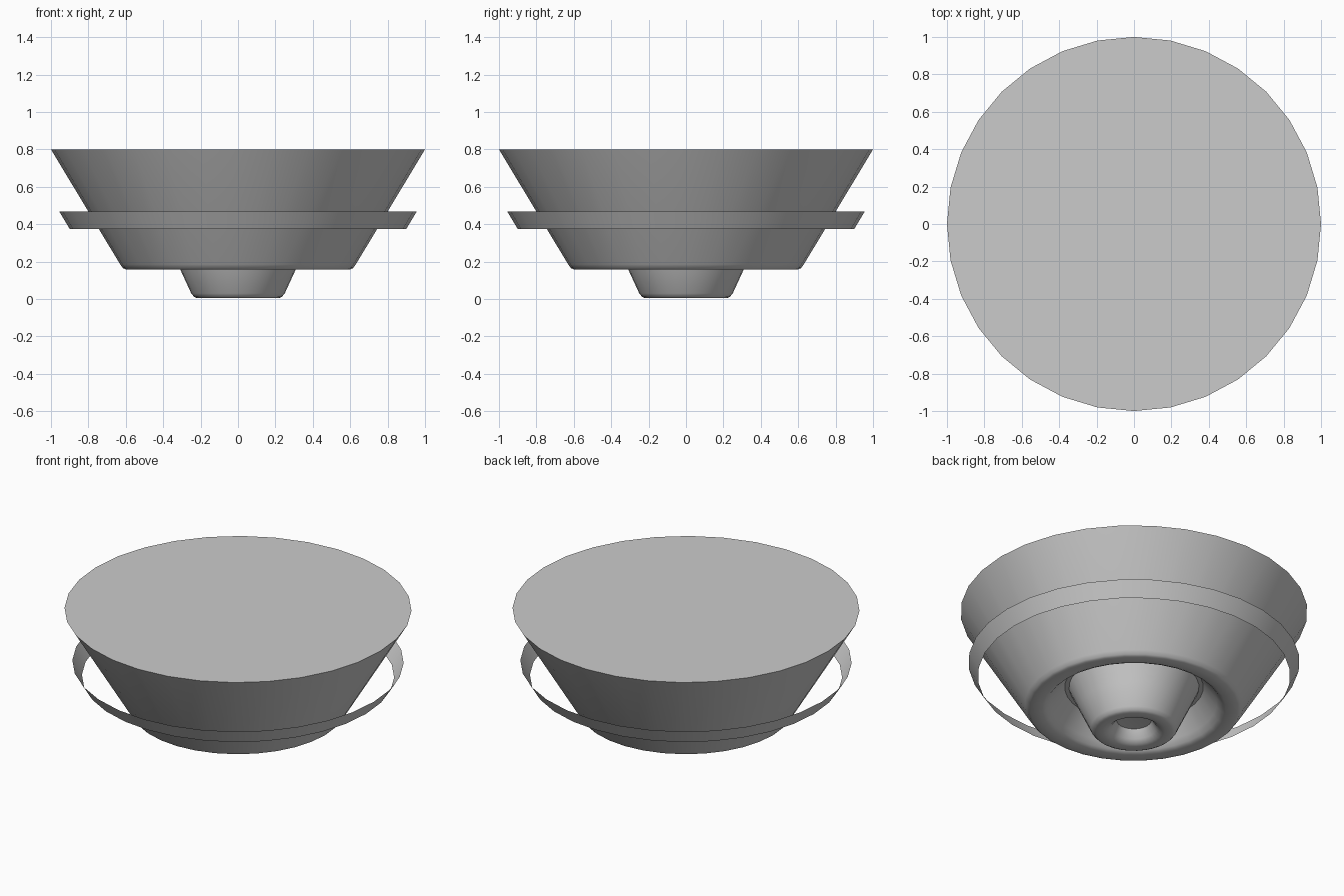
import bpy, math

if "Cube" in bpy.data.objects:
    bpy.data.objects.remove(bpy.data.objects["Cube"])

SIDES = 32

def lathe(name, profile, cap_end=False):
    """Spin an (r, z) profile around z, optionally closing the last ring."""
    verts, faces = [], []
    for r, z in profile:
        for i in range(SIDES):
            a = 2 * math.pi * i / SIDES
            verts.append((r * math.cos(a), r * math.sin(a), z))
    for k in range(len(profile) - 1):
        for i in range(SIDES):
            j = (i + 1) % SIDES
            faces.append((k * SIDES + i, k * SIDES + j,
                          (k + 1) * SIDES + j, (k + 1) * SIDES + i))
    if cap_end:
        start = (len(profile) - 1) * SIDES
        faces.append(tuple(range(start, start + SIDES)))
    mesh = bpy.data.meshes.new(name)
    mesh.from_pydata(verts, [], faces)
    obj = bpy.data.objects.new(name, mesh)
    bpy.context.collection.objects.link(obj)
    bpy.ops.object.select_all(action='DESELECT')
    obj.select_set(True)
    bpy.context.view_layer.objects.active = obj
    bpy.ops.object.shade_smooth_by_angle(angle=math.radians(50))
    return obj

# Main flared body: rounded lower rim, groove, central nozzle with a cup
lathe("body", [
    (0.10, 0.08),                                            # cup floor
    (0.13, 0.03), (0.155, 0.01), (0.18, 0.005), (0.22, 0.005),  # nozzle lip
    (0.235, 0.012), (0.25, 0.03), (0.31, 0.16), (0.375, 0.30),  # nozzle wall
    (0.40, 0.30), (0.48, 0.20), (0.505, 0.17), (0.53, 0.158),   # groove
    (0.60, 0.158), (0.615, 0.165), (0.63, 0.185),            # lower rim
    (1.0, 0.80),                                             # flared wall
], cap_end=True)

# Flat top disc and cup floor
lathe("cup_floor", [(0.10, 0.08), (0.05, 0.085)], cap_end=True)

# Thin floating band around the body
lathe("band", [(0.90, 0.375), (0.955, 0.467)])
